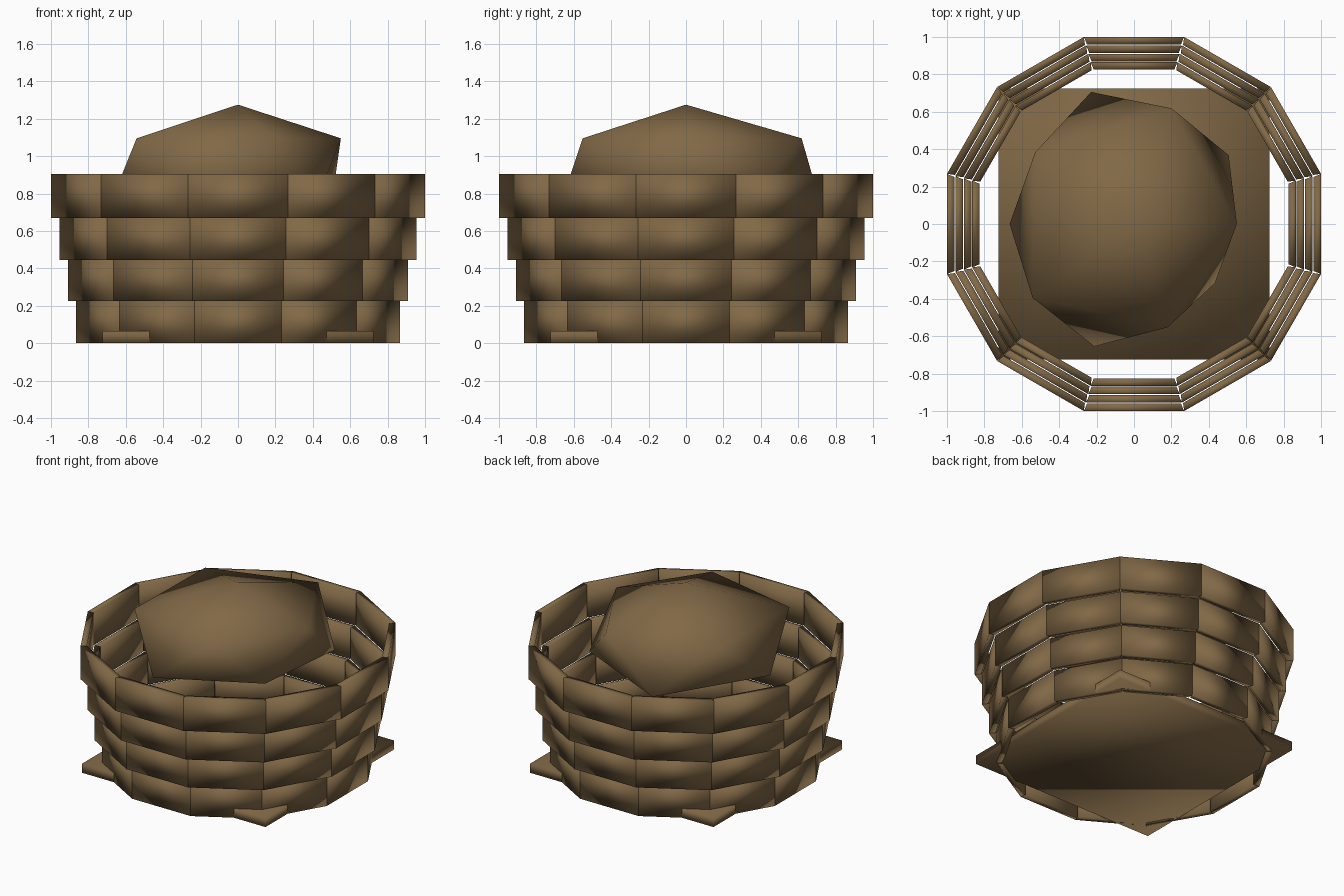
import bpy, bmesh, math
from mathutils import Matrix, Vector

cube = bpy.data.objects.get("Cube")
if cube:
    bpy.data.objects.remove(cube, do_unlink=True)

brown = bpy.data.materials.new("wood_brown")
colour = (0.22, 0.14, 0.062, 1)
brown.use_nodes = True
brown.diffuse_color = colour
brown.node_tree.nodes["Principled BSDF"].inputs["Base Color"].default_value = colour


def finish(bm, name):
    """Turn a bmesh into a smooth brown object."""
    bmesh.ops.recalc_face_normals(bm, faces=bm.faces)
    for face in bm.faces:
        face.smooth = True
    mesh = bpy.data.meshes.new(name)
    bm.to_mesh(mesh)
    bm.free()
    mesh.materials.append(brown)
    obj = bpy.data.objects.new(name, mesh)
    bpy.context.collection.objects.link(obj)
    return obj


def add_plank(bm, outer, bottom, top, angle, thickness=0.04):
    """Add one mitred plank whose outer face lies at distance outer."""
    verts = bmesh.ops.create_cube(bm, size=1)["verts"]
    slope = math.tan(math.pi / SIDES)
    for v in verts:
        is_outer = v.co.x > 0
        dist = outer if is_outer else outer - thickness
        half = dist * slope - (0 if is_outer else 0.006)
        v.co = Vector((dist, math.copysign(half, v.co.y), top if v.co.z > 0 else bottom))
    bmesh.ops.rotate(bm, verts=verts, matrix=Matrix.Rotation(angle, 3, "Z"))


# Four flaring rings of wall planks
SIDES = 12
rings = [(0.865, 0, 0.225), (0.91, 0.225, 0.445), (0.955, 0.445, 0.67), (1.0, 0.67, 0.905)]
for i, (outer, bottom, top) in enumerate(rings):
    bm = bmesh.new()
    for k in range(SIDES):
        add_plank(bm, outer, bottom, top, k * math.tau / SIDES)
    finish(bm, f"plank_ring_{i + 1}")

# Square floor board
bm = bmesh.new()
bmesh.ops.create_cube(bm, size=1, matrix=Matrix.Translation((0, 0, 0.0325)) @ Matrix.Diagonal((1.45, 1.45, 0.065, 1)))
finish(bm, "floor_board")

# Irregular heap: a flattened icosahedron, each ring corner pushed in or out
UPPER = [0.615, 0.727, 0.73, 0.75, 0.65]
LOWER = [0.70, 0.83, 0.744, 0.77, 0.60]
bm = bmesh.new()


def heap_ring(radii, start, z):
    ring = []
    for k, r in enumerate(radii):
        a = start + k * math.tau / 5
        ring.append(bm.verts.new((0.894 * r * math.cos(a), 0.894 * r * math.sin(a), z)))
    return ring


upper = heap_ring(UPPER, 0, 1.095)
lower = heap_ring(LOWER, math.pi / 5, 0.79)
peak = bm.verts.new((0, 0, 1.275))
base = bm.verts.new((0, 0, 0.61))
for k in range(5):
    n = (k + 1) % 5
    bm.faces.new((peak, upper[k], upper[n]))
    bm.faces.new((upper[k], lower[k], upper[n]))
    bm.faces.new((upper[n], lower[k], lower[n]))
    bm.faces.new((base, lower[n], lower[k]))
finish(bm, "heap")
